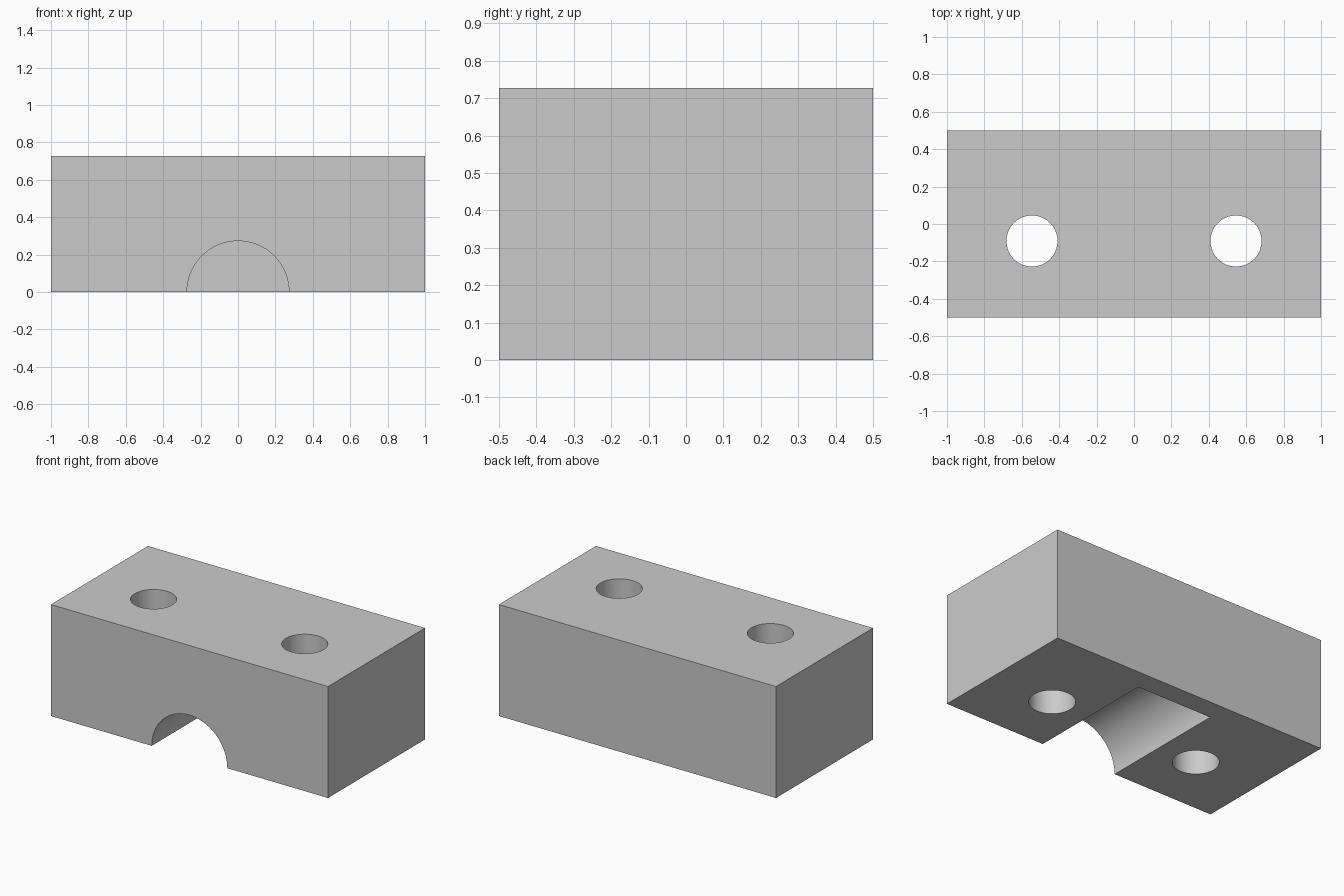
import bpy
import math

cube = bpy.data.objects.get("Cube")
if cube:
    bpy.data.objects.remove(cube, do_unlink=True)

UNIT = 1 / 11          # the block is 22 x 11 x 8 units
HEIGHT = 8 * UNIT

grey = bpy.data.materials.new("plain grey")
grey.use_nodes = True
colour = (0.6, 0.6, 0.6, 1)
grey.diffuse_color = colour
grey.node_tree.nodes["Principled BSDF"].inputs["Base Color"].default_value = colour

# Solid block
bpy.ops.mesh.primitive_cube_add(size=1, location=(0, 0, HEIGHT / 2))
block = bpy.context.object
block.name = "clamp_block"
block.scale = (2, 1, HEIGHT)
bpy.ops.object.transform_apply(location=True, scale=True)
block.data.materials.append(grey)


def drill(name, radius, depth, location, rotation=(0, 0, 0)):
    """Subtract a hidden cylinder from the block."""
    bpy.ops.mesh.primitive_cylinder_add(
        vertices=96, radius=radius, depth=depth, location=location, rotation=rotation)
    cutter = bpy.context.object
    cutter.name = name
    cutter.data.materials.append(grey)
    cut = block.modifiers.new(name, "BOOLEAN")
    cut.operation = "DIFFERENCE"
    cut.solver = "EXACT"
    cut.object = cutter
    bpy.context.view_layer.objects.active = block
    bpy.ops.object.modifier_apply(modifier=cut.name)
    bpy.data.objects.remove(cutter, do_unlink=True)


# Two vertical bolt holes
for side in (-1, 1):
    drill("bolt_hole_cutter", 1.5 * UNIT, 2, (side * 6 * UNIT, -UNIT, HEIGHT / 2))

# Half-round groove, open at the front and stopped short of the back
groove_end, groove_start = 4 * UNIT, -1
drill("groove_cutter", 3 * UNIT, groove_end - groove_start,
      (0, (groove_end + groove_start) / 2, 0), (math.pi / 2, 0, 0))

# Smooth bores, crisp edges
bpy.ops.object.select_all(action="DESELECT")
block.select_set(True)
bpy.context.view_layer.objects.active = block
bpy.ops.object.shade_smooth_by_angle(angle=math.radians(30))
